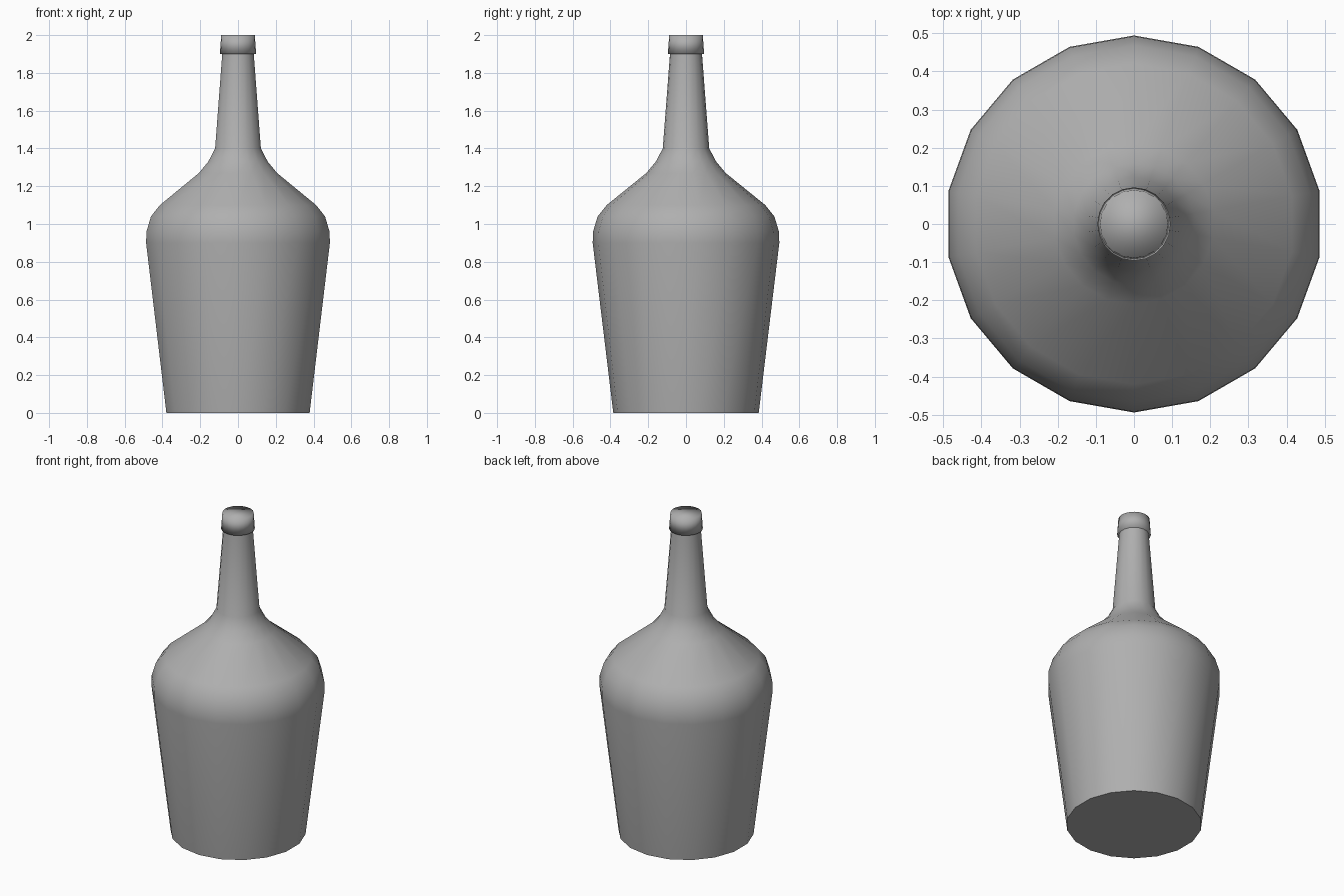
import bpy, bmesh, math

if "Cube" in bpy.data.objects:
    bpy.data.objects.remove(bpy.data.objects["Cube"])

# Mid-grey glass
GREY = bpy.data.materials.new("grey_glass")
GREY.diffuse_color = (0.43, 0.43, 0.43, 1)
GREY.use_nodes = True
GREY.node_tree.nodes["Principled BSDF"].inputs["Base Color"].default_value = GREY.diffuse_color


def lathe(name, profile, sides, smooth_angle):
    """Closed solid of revolution with a corner on the y axis and flat caps."""
    bm = bmesh.new()
    rings = []
    for r, z in profile:
        angles = [math.pi / 2 + 2 * math.pi * i / sides for i in range(sides)]
        rings.append([bm.verts.new((r * math.cos(a), r * math.sin(a), z)) for a in angles])
    for low, high in zip(rings, rings[1:]):
        for i in range(sides):
            j = (i + 1) % sides
            bm.faces.new((low[i], low[j], high[j], high[i]))
    bm.faces.new(list(reversed(rings[0])))
    bm.faces.new(rings[-1])
    mesh = bpy.data.meshes.new(name)
    bm.to_mesh(mesh)
    bm.free()
    mesh.materials.append(GREY)
    obj = bpy.data.objects.new(name, mesh)
    bpy.context.collection.objects.link(obj)
    bpy.ops.object.select_all(action='DESELECT')
    obj.select_set(True)
    bpy.context.view_layer.objects.active = obj
    bpy.ops.object.shade_smooth_by_angle(angle=math.radians(smooth_angle))
    return obj


# Tapered body, rounded shoulder and slim neck
lathe("bottle", [
    (0.385, 0.0), (0.494, 0.90), (0.492, 0.96), (0.468, 1.04), (0.42, 1.10),
    (0.21, 1.27), (0.16, 1.33), (0.123, 1.40), (0.084, 1.91),
], 18, 50)

# Overhanging lip, shaded softly over its rims
lathe("lip", [(0.096, 1.90), (0.089, 2.0)], 20, 120)
